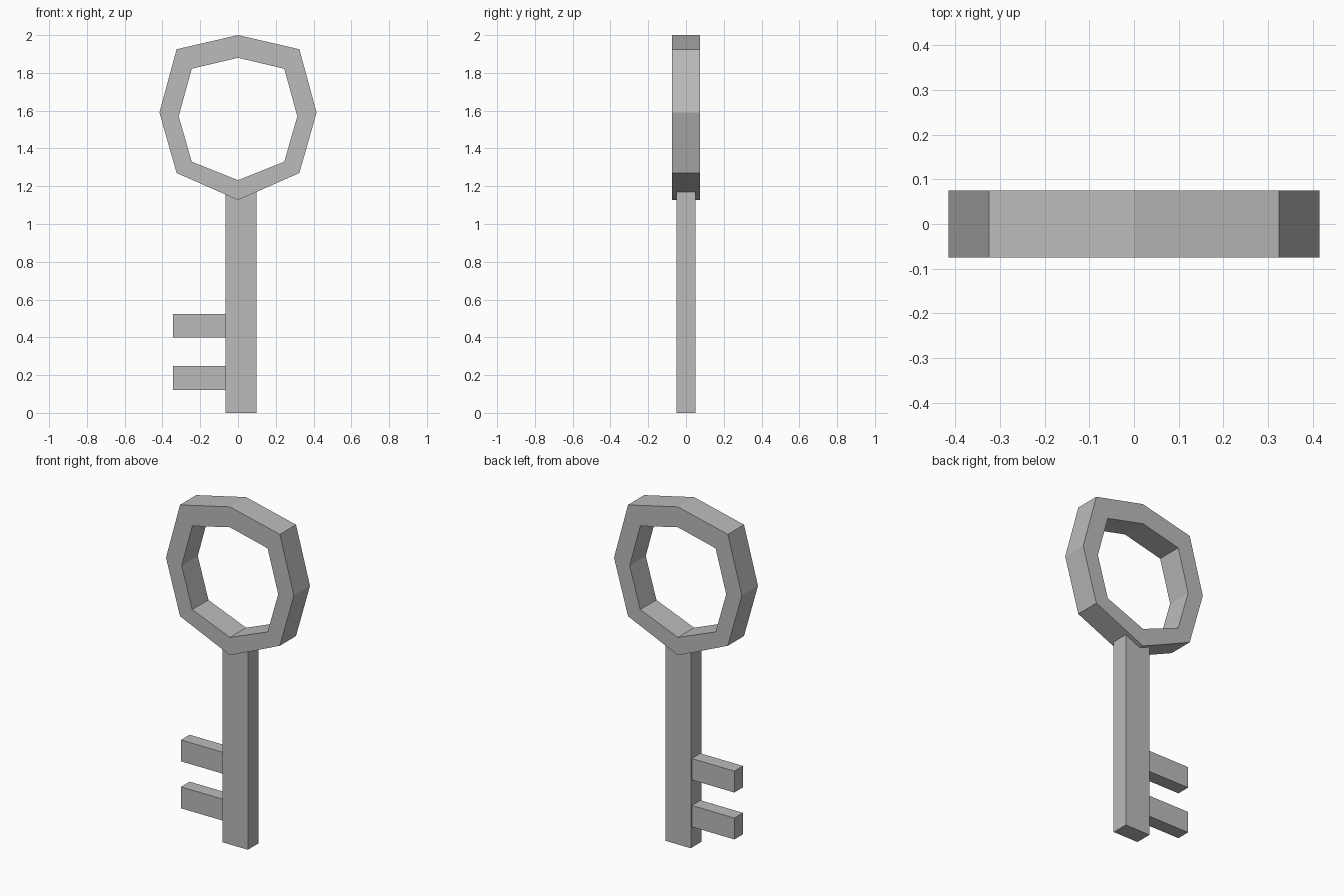
import bpy
import bmesh

cube = bpy.data.objects.get("Cube")
if cube:
    bpy.data.objects.remove(cube, do_unlink=True)

metal = bpy.data.materials.new("grey_metal")
metal.use_nodes = True
GREY = (0.5, 0.5, 0.5, 1)
metal.diffuse_color = GREY
metal.node_tree.nodes["Principled BSDF"].inputs["Base Color"].default_value = GREY


def add_object(name, bm):
    bmesh.ops.recalc_face_normals(bm, faces=bm.faces)
    mesh = bpy.data.meshes.new(name)
    bm.to_mesh(mesh)
    bm.free()
    mesh.materials.append(metal)
    obj = bpy.data.objects.new(name, mesh)
    bpy.context.scene.collection.objects.link(obj)
    return obj


def add_box(name, x, y, z):
    """Box from (min, max) pairs."""
    bm = bmesh.new()
    bmesh.ops.create_cube(bm, size=1)
    for v in bm.verts:
        v.co = [pair[c > 0] for pair, c in zip((x, y, z), v.co)]
    return add_object(name, bm)


def mirrored_loop(half):
    """Closed outline from its right half, top to bottom."""
    return half + [(-x, z) for x, z in reversed(half[1:-1])]


# Eight-sided handle ring
outer = mirrored_loop([(0, 2), (0.325, 1.925), (0.416, 1.59), (0.325, 1.27), (0, 1.127)])
inner = mirrored_loop([(0, 1.88), (0.245, 1.822), (0.314, 1.57), (0.245, 1.33), (0, 1.232)])
bm = bmesh.new()
loops = [[bm.verts.new((x, y, z)) for x, z in outline]
         for outline, y in ((outer, -0.075), (outer, 0.075), (inner, 0.075), (inner, -0.075))]
for a, b in zip(loops, loops[1:] + loops[:1]):
    for i in range(len(a)):
        j = (i + 1) % len(a)
        bm.faces.new((a[i], a[j], b[j], b[i]))
add_object("handle_ring", bm)

# Shaft, set into the bottom of the ring
add_box("shaft", (-0.066, 0.099), (-0.05, 0.05), (0, 1.19))

# Two teeth on the right side
for name, z in (("lower_tooth", 0.122), ("upper_tooth", 0.398)):
    add_box(name, (-0.343, -0.05), (-0.04, 0.04), (z, z + 0.126))
